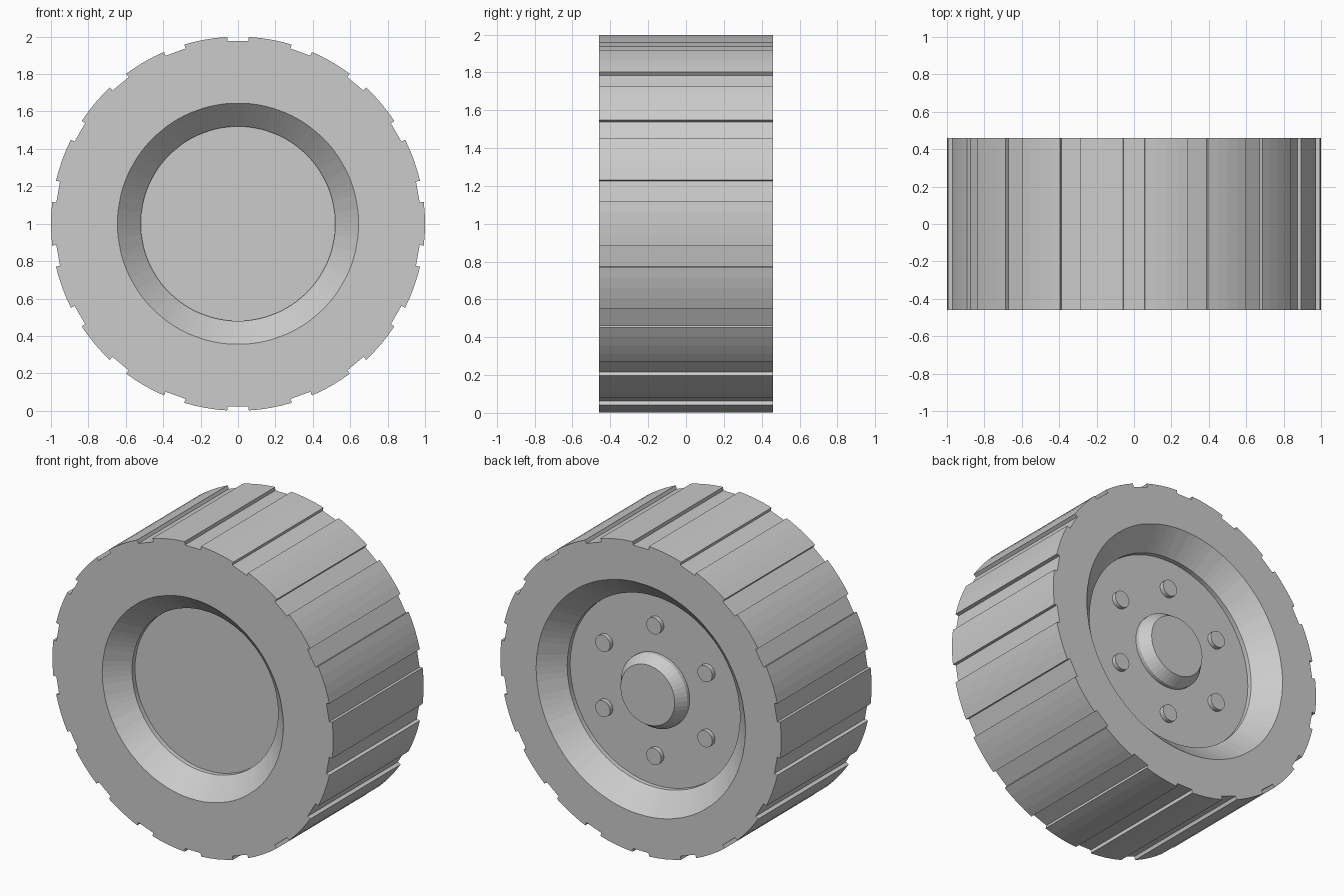
import bpy, bmesh
from math import sin, cos, radians

if "Cube" in bpy.data.objects:
    bpy.data.objects.remove(bpy.data.objects["Cube"])

CENTRE_Z = 1.0


def loft(name, rings):
    """Skin a list of equal-length rings, cap both ends."""
    bm = bmesh.new()
    loops = [[bm.verts.new(p) for p in ring] for ring in rings]
    n = len(loops[0])
    for a, b in zip(loops, loops[1:]):
        for i in range(n):
            j = (i + 1) % n
            bm.faces.new((a[i], a[j], b[j], b[i]))
    bm.faces.new(loops[0])
    bm.faces.new(loops[-1])
    bmesh.ops.remove_doubles(bm, verts=bm.verts, dist=1e-4)
    bmesh.ops.recalc_face_normals(bm, faces=bm.faces)
    mesh = bpy.data.meshes.new(name)
    bm.to_mesh(mesh)
    bm.free()
    obj = bpy.data.objects.new(name, mesh)
    bpy.context.collection.objects.link(obj)
    return obj


def ring(y, r, angles, cx=0, cz=CENTRE_Z):
    return [(cx + r * cos(a), y, cz + r * sin(a)) for a in angles]


def circle(n):
    return [radians(360 * i / n) for i in range(n)]


# Tread outline: 18 shallow grooves, one centred at the top
GROOVES, HALF, FLOOR = 18, 3.3, 0.978
outline = []
for g in range(GROOVES):
    mid = 90 + 20 * g
    outline += [(mid - HALF, 1), (mid - HALF, FLOOR), (mid + HALF, FLOOR), (mid + HALF, 1)]
    gap = 20 - 2 * HALF
    outline += [(mid + HALF + gap * k / 4, 1) for k in (1, 2, 3)]
angles = [radians(a) for a, _ in outline]


def tread(y):
    return [(r * cos(radians(a)), y, CENTRE_Z + r * sin(radians(a))) for a, r in outline]


# Wheel body: front dish, tread, deeper-set back dish
loft("wheel_body", [
    ring(-0.305, 0.52, angles), ring(-0.335, 0.52, angles), ring(-0.46, 0.645, angles),
    tread(-0.46), tread(0.46),
    ring(0.46, 0.745, angles), ring(0.33, 0.615, angles), ring(0.30, 0.615, angles)])

# Hub cap on the back
c = circle(48)
loft("hub_cap", [ring(0.29, 0.237, c), ring(0.325, 0.237, c), ring(0.39, 0.193, c)])

# Six wheel nuts around the hub
for k in range(6):
    a = radians(90 + 60 * k)
    x, z = 0.42 * cos(a), CENTRE_Z + 0.42 * sin(a)
    loft(f"wheel_nut_{k + 1}", [ring(y, 0.053, circle(24), x, z) for y in (0.29, 0.328)])
